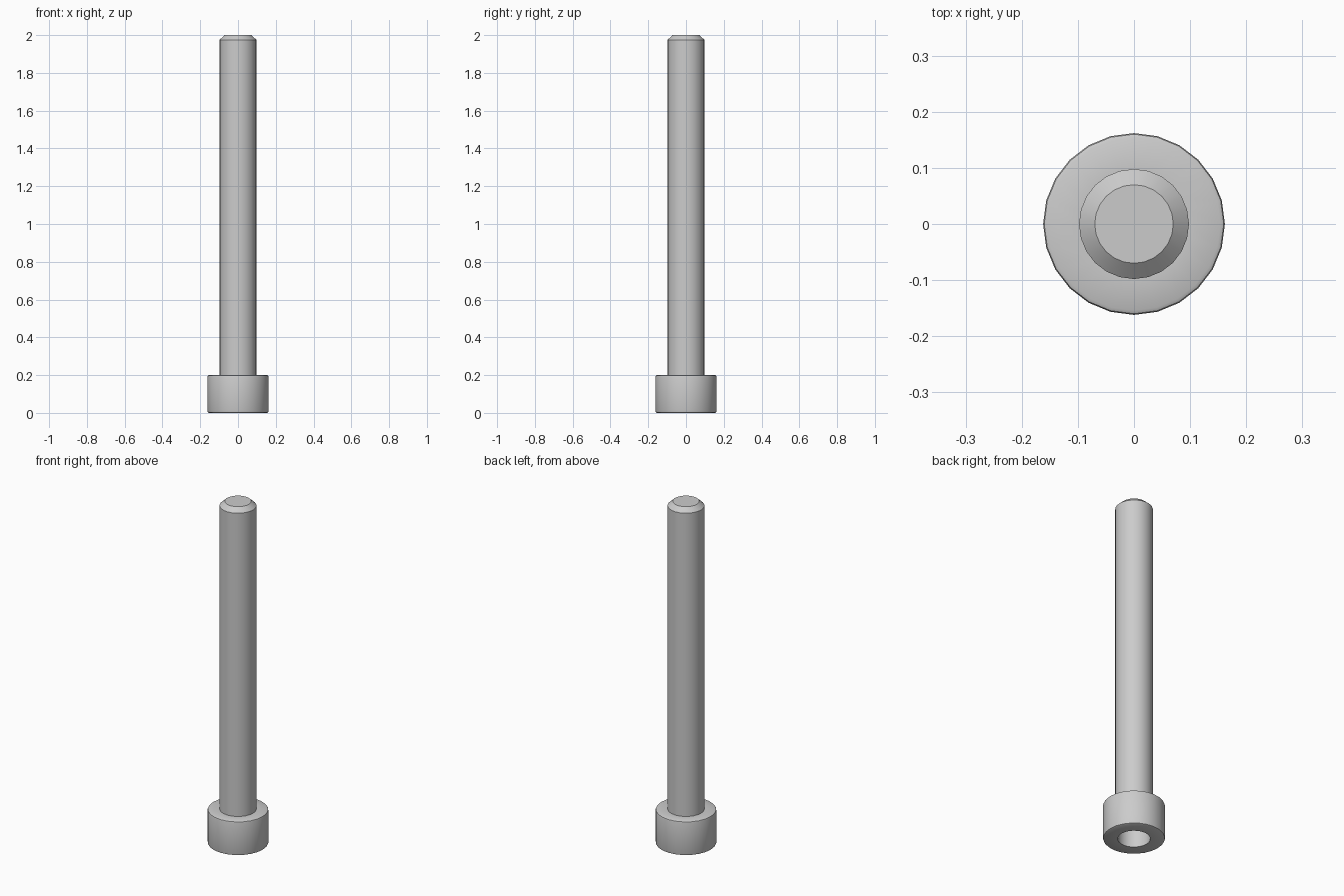
import bpy, bmesh, math

if "Cube" in bpy.data.objects:
    bpy.data.objects.remove(bpy.data.objects["Cube"])

SIDES = 24


def lathe(name, profile):
    """Revolve an (r, z) profile around z; r = 0 ends become poles."""
    bm = bmesh.new()
    verts = [bm.verts.new((r, 0, z)) for r, z in profile]
    edges = [bm.edges.new(pair) for pair in zip(verts, verts[1:])]
    bmesh.ops.spin(bm, geom=verts + edges, cent=(0, 0, 0), axis=(0, 0, 1),
                   angle=math.tau, steps=SIDES, use_duplicate=False)
    bmesh.ops.remove_doubles(bm, verts=bm.verts, dist=1e-5)
    bmesh.ops.dissolve_degenerate(bm, edges=bm.edges, dist=1e-5)
    bmesh.ops.recalc_face_normals(bm, faces=bm.faces)
    mesh = bpy.data.meshes.new(name)
    bm.to_mesh(mesh)
    bm.free()
    obj = bpy.data.objects.new(name, mesh)
    bpy.context.collection.objects.link(obj)
    return obj


# One closed outline: socket floor, socket wall, head, shaft, chamfered tip
bolt = lathe("socket_head_bolt", [
    (0, 0.10), (0.085, 0.10), (0.085, 0),
    (0.154, 0), (0.160, 0.003), (0.162, 0.010),
    (0.162, 0.190), (0.160, 0.197), (0.154, 0.20),
    (0.098, 0.20), (0.098, 1.975), (0.070, 2.0), (0, 2.0),
])

# Smooth the round walls, keep rims sharp
bpy.context.view_layer.objects.active = bolt
bolt.select_set(True)
bpy.ops.object.shade_smooth_by_angle(angle=math.radians(38))
